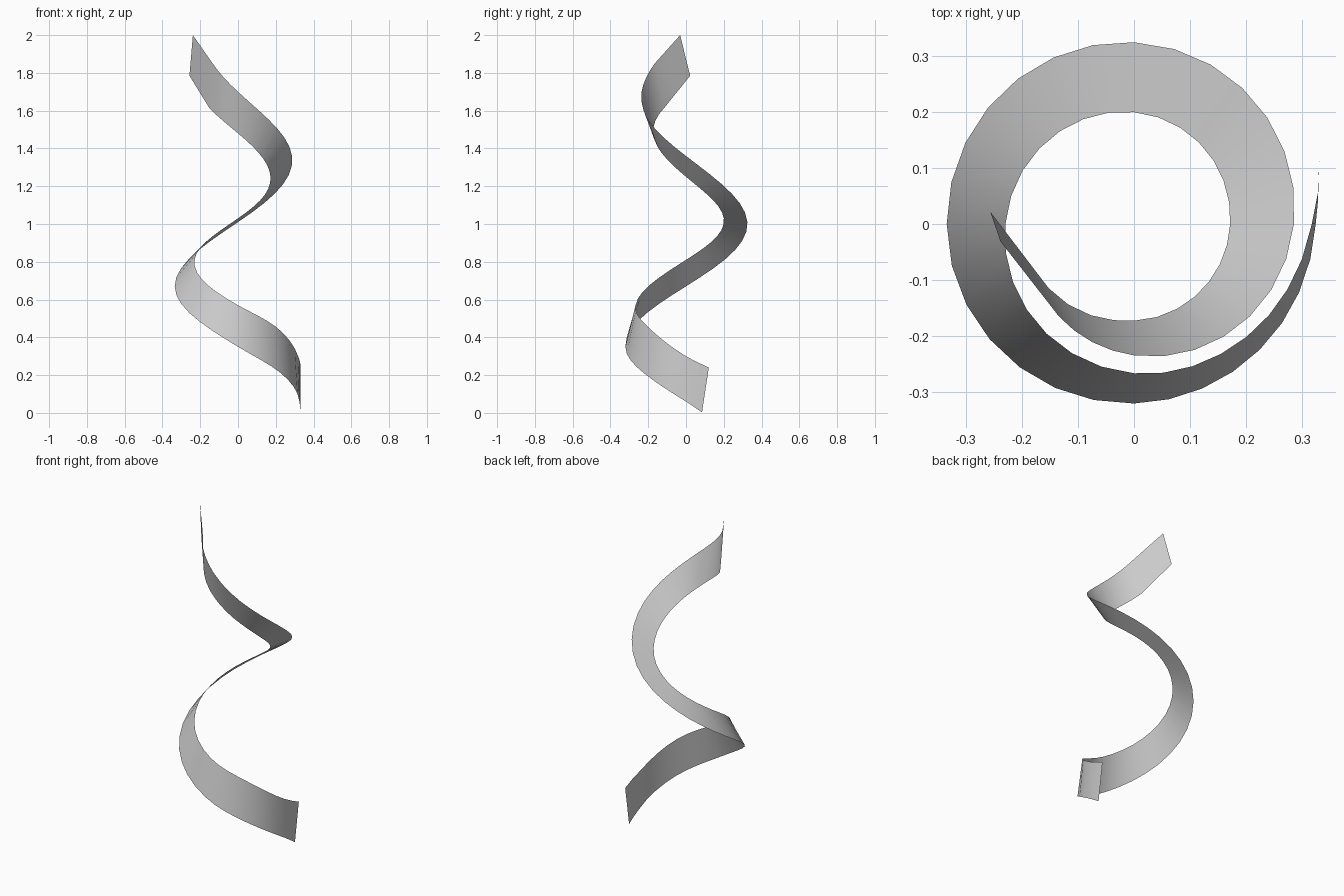
import bpy, bmesh
from math import radians, cos, sin

if "Cube" in bpy.data.objects:
    bpy.data.objects.remove(bpy.data.objects["Cube"])

# Guide stations along the twisting ribbon, one row per rung:
# edge A (clockwise angle, radius, z), edge B (clockwise angle, radius, z)
KEYS = [
    (-14.4, .341, .003, -20, .353, .24),
    (0, .325, .06, 0, .318, .30),
    (45, .318, .212, 45, .285, .455),
    (90, .321, .35, 90, .267, .57),
    (180, .335, .67, 180, .23, .81),
    (270, .325, 1.01, 270, .20, 1.03),
    (360, .286, 1.36, 360, .172, 1.25),
    (450, .235, 1.70, 450, .173, 1.48),
    (489, .213, 1.85, 503, .191, 1.615),
]
STEPS = [2, 4, 4, 7, 7, 7, 7, 4]
TIP = ((-.239, -.031, 2.0), (-.257, .022, 1.785))


def slope(i, c):
    a, b = KEYS[max(i - 1, 0)], KEYS[min(i + 1, len(KEYS) - 1)]
    return (b[c] - a[c]) / (b[0] - a[0])


def hermite(i, t, c):
    p, q = KEYS[i][c], KEYS[i + 1][c]
    h = KEYS[i + 1][0] - KEYS[i][0]
    return ((2*t**3 - 3*t**2 + 1) * p + (3*t**2 - 2*t**3) * q
            + h * ((t**3 - 2*t**2 + t) * slope(i, c) + (t**3 - t**2) * slope(i + 1, c)))


def point(ang, r, z):
    return (r * cos(radians(ang)), -r * sin(radians(ang)), z)


def rung(i, t):
    v = [hermite(i, t, c) for c in range(6)]
    return point(*v[:3]), point(*v[3:])


rungs = [rung(i, k / n) for i, n in enumerate(STEPS) for k in range(n)]
rungs.append(rung(len(STEPS) - 1, 1))

# straight tail at the top
a, b = rungs[-1]
for t in (.5, 1):
    rungs.append(tuple(tuple(p + (q - p) * t for p, q in zip(s, e))
                       for s, e in zip((a, b), TIP)))

# spiral ribbon sheet
bm = bmesh.new()
rows = [[bm.verts.new(p) for p in r] for r in rungs]
for r0, r1 in zip(rows, rows[1:]):
    bm.faces.new((r0[0], r1[0], r1[1], r0[1])).smooth = True
mesh = bpy.data.meshes.new("spiral_ribbon")
bm.to_mesh(mesh)
bm.free()
bpy.context.collection.objects.link(bpy.data.objects.new("spiral_ribbon", mesh))
